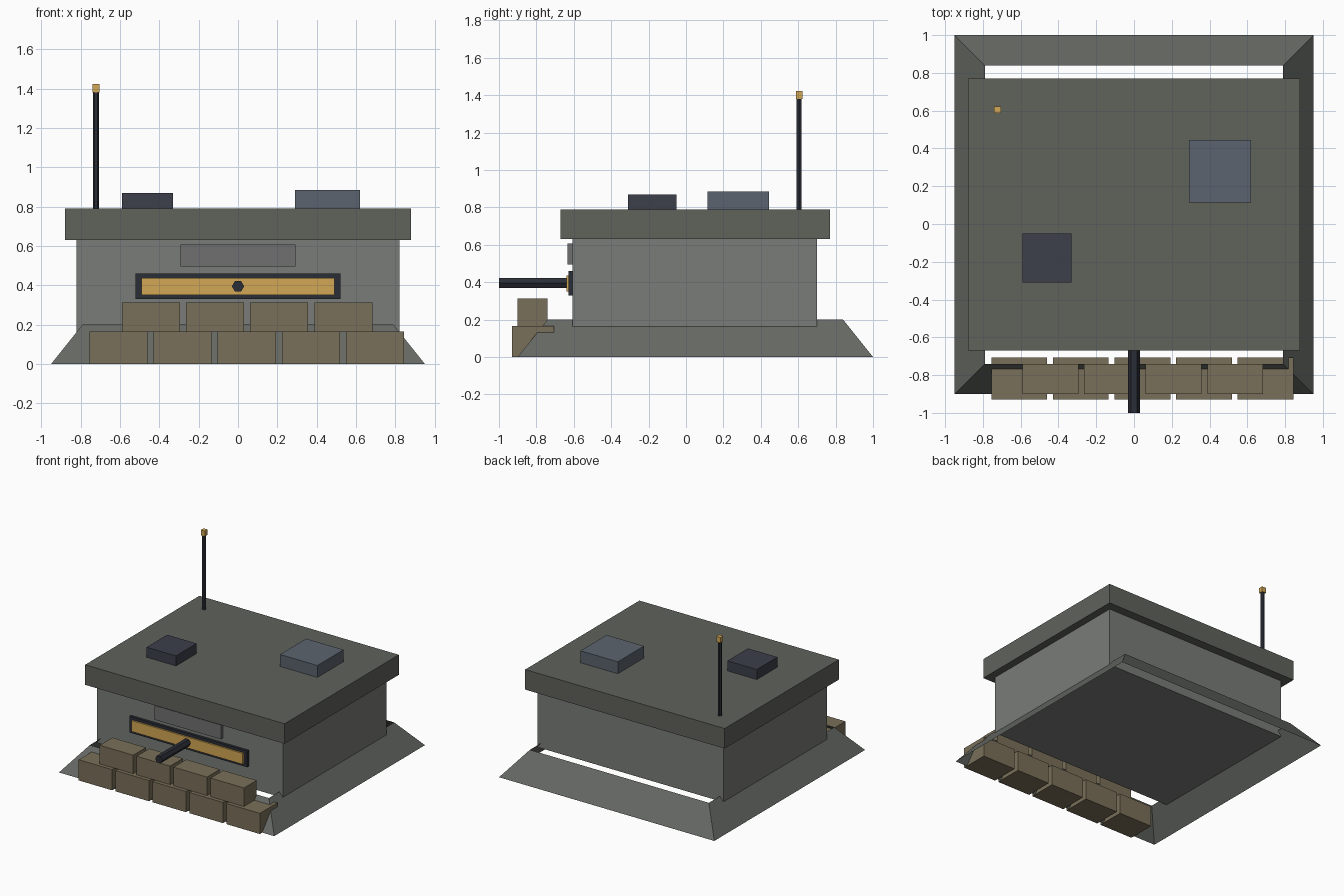
import bpy, bmesh, math
from mathutils import Matrix

if "Cube" in bpy.data.objects:
    bpy.data.objects.remove(bpy.data.objects["Cube"])


def material(name, rgb):
    m = bpy.data.materials.new(name)
    m.diffuse_color = (*rgb, 1)
    m.use_nodes = True
    m.node_tree.nodes["Principled BSDF"].inputs["Base Color"].default_value = m.diffuse_color
    return m


wall_mat = material("wall_concrete", (0.19, 0.20, 0.185))
roof_mat = material("roof_concrete", (0.115, 0.122, 0.105))
skirt_mat = material("skirt_concrete", (0.13, 0.14, 0.125))
plate_mat = material("plate_grey", (0.16, 0.16, 0.165))
bag_mat = material("sandbag_cloth", (0.195, 0.162, 0.10))
dark_mat = material("dark_metal", (0.023, 0.027, 0.037))
amber_mat = material("amber_light", (0.65, 0.39, 0.09))
blue_mat = material("vent_blue", (0.105, 0.127, 0.156))
navy_mat = material("hatch_navy", (0.045, 0.05, 0.07))


def finish(name, bm, mat):
    me = bpy.data.meshes.new(name)
    bm.to_mesh(me)
    bm.free()
    me.materials.append(mat)
    ob = bpy.data.objects.new(name, me)
    bpy.context.collection.objects.link(ob)
    return ob


def box(name, x, y, z, mat):
    """Box from (min, max) pairs."""
    bm = bmesh.new()
    mid = [(a + b) / 2 for a, b in (x, y, z)]
    size = [b - a for a, b in (x, y, z)]
    bmesh.ops.create_cube(bm, size=1, matrix=Matrix.Translation(mid) @ Matrix.Diagonal((*size, 1)))
    return finish(name, bm, mat)


def hex_rod(name, centre, radius, length, tilt, mat):
    """Six-sided rod with corners pointing along x."""
    bm = bmesh.new()
    m = (Matrix.Translation(centre) @ Matrix.Rotation(tilt, 4, 'X')
         @ Matrix.Rotation(math.pi / 2, 4, 'Z'))
    bmesh.ops.create_cone(bm, cap_ends=True, segments=6, radius1=radius,
                          radius2=radius, depth=length, matrix=m)
    return finish(name, bm, mat)


# Sloped skirt: open four-sided sheet
bm = bmesh.new()
rings = []
for half, z in ((0.95, 0), (0.79, 0.2)):
    rings.append([bm.verts.new((sx * half, 0.05 + sy * half, z))
                  for sx, sy in ((-1, -1), (1, -1), (1, 1), (-1, 1))])
for i in range(4):
    j = (i + 1) % 4
    bm.faces.new((rings[0][i], rings[0][j], rings[1][j], rings[1][i]))
finish("base_skirt", bm, skirt_mat)

# Main walls and overhanging roof
box("bunker_walls", (-0.82, 0.82), (-0.607, 0.70), (0.16, 0.63), wall_mat)
box("roof_slab", (-0.88, 0.88), (-0.67, 0.77), (0.63, 0.79), roof_mat)

# Firing slit, plate above it and gun barrel
box("slit_frame", (-0.52, 0.52), (-0.627, -0.60), (0.33, 0.46), dark_mat)
box("slit_glow", (-0.49, 0.49), (-0.64, -0.60), (0.35, 0.437), amber_mat)
box("front_plate", (-0.292, 0.292), (-0.634, -0.60), (0.495, 0.608), plate_mat)
hex_rod("gun_barrel", (0, -0.80, 0.395), 0.031, 0.40, math.pi / 2, dark_mat)

# Sandbags: two staggered rows
for row, (count, x0, y, z) in enumerate(((5, -0.755, (-0.93, -0.707), (0, 0.165)),
                                         (4, -0.59, (-0.90, -0.74), (0.165, 0.313)))):
    for i in range(count):
        x = x0 + i * 0.326
        box(f"sandbag_{row + 1}_{i + 1}", (x, x + 0.295), y, z, bag_mat)

# Roof hatch and vent
box("roof_hatch", (-0.59, -0.33), (-0.31, -0.05), (0.78, 0.87), navy_mat)
box("roof_vent", (0.29, 0.62), (0.115, 0.445), (0.78, 0.885), blue_mat)

# Antenna with a lit tip
hex_rod("antenna_mast", (-0.722, 0.605, 1.085), 0.016, 0.61, 0, dark_mat)
box("antenna_tip", (-0.74, -0.704), (0.588, 0.623), (1.38, 1.422), amber_mat)
